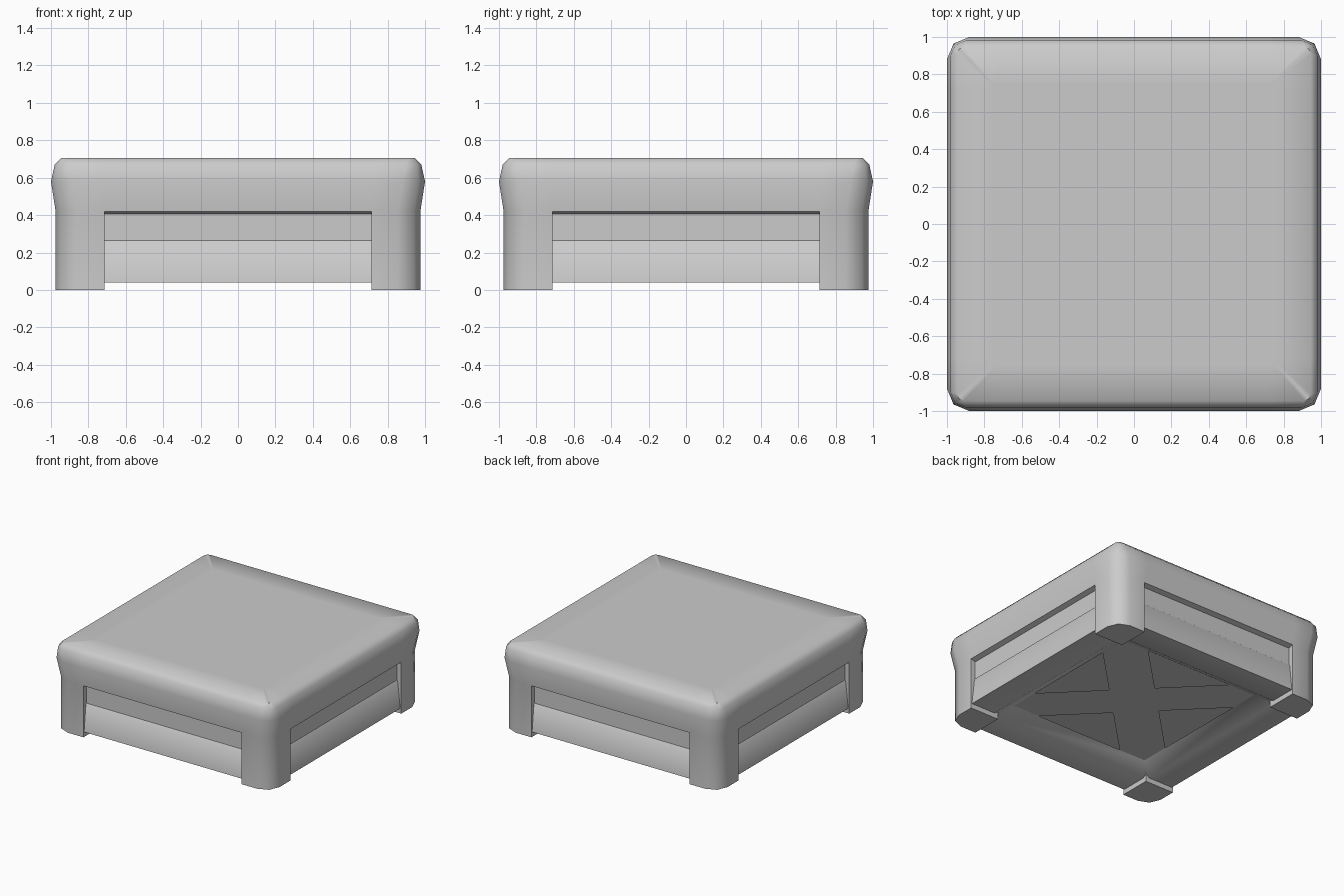
import bpy, bmesh, math
from mathutils import Matrix, Vector

cube = bpy.data.objects.get("Cube")
if cube:
    bpy.data.objects.remove(cube)

GREY = (0.6, 0.6, 0.6, 1)
mat = bpy.data.materials.new("plain grey")
mat.use_nodes = True
mat.diffuse_color = GREY
mat.node_tree.nodes["Principled BSDF"].inputs["Base Color"].default_value = GREY

GAP = 0.715     # half width of the opening on each side
WALL = 0.935    # depth of the recessed wall in each opening
PER_SIDE = 5    # outline points on each side


def turn(k, x, y, z):
    return Matrix.Rotation(k * math.pi / 2, 3, 'Z') @ Vector((x, y, z))


def ring(bm, h, r, z):
    """Square outline with bevelled corners; first edge of each side spans the opening."""
    n, c = min(GAP, h - r), r * (1 - math.sqrt(0.5))
    side = [(-n, -h), (n, -h), (h - r, -h), (h - c, c - h), (h, r - h)]
    return [bm.verts.new(turn(k, x, y, z)) for k in range(4) for x, y in side]


def loft(bm, a, b, skip_openings=False):
    for j in range(len(a)):
        if not (skip_openings and j % PER_SIDE == 0):
            n = (j + 1) % len(a)
            bm.faces.new((a[j], a[n], b[n], b[j]))


def finish(bm, name, smooth=50):
    bmesh.ops.remove_doubles(bm, verts=bm.verts, dist=0.0005)
    mesh = bpy.data.meshes.new(name)
    bm.to_mesh(mesh)
    bm.free()
    mesh.materials.append(mat)
    ob = bpy.data.objects.new(name, mesh)
    bpy.context.collection.objects.link(ob)
    bpy.ops.object.select_all(action='DESELECT')
    ob.select_set(True)
    bpy.context.view_layer.objects.active = ob
    bpy.ops.object.shade_smooth_by_angle(angle=math.radians(smooth))


# Padded cover with four corner legs
bm = bmesh.new()
foot = ring(bm, 0.975, 0.12, 0)
lip = ring(bm, 0.975, 0.12, 0.42)
loft(bm, foot, lip, skip_openings=True)
below = lip
for h, r, z in [(1.0, 0.12, 0.58), (0.98, 0.08, 0.67),
                (0.945, 0.035, 0.705), (0.75, 0.02, 0.705)]:
    above = ring(bm, h, r, z)
    loft(bm, below, above)
    below = above
bm.faces.new(below)

for k in range(4):
    # Leg sole and the two leg cheeks
    i = k * PER_SIDE
    first, last = i + 1, (i + PER_SIDE) % len(foot)
    low = bm.verts.new(turn(k, GAP, -GAP, 0))
    high = bm.verts.new(turn(k, GAP, -GAP, 0.42))
    sole = foot[first:i + PER_SIDE] + [foot[last], low]
    bm.faces.new(sole[::-1])
    bm.faces.new((foot[first], lip[first], high, low))
    bm.faces.new((foot[last], low, high, lip[last]))
    # Underside of the lip above the opening
    inner = [bm.verts.new(turn(k, x, -WALL, 0.407)) for x in (-GAP, GAP)]
    bm.faces.new((inner[0], inner[1], lip[first], lip[i]))
finish(bm, "cover")

# Recessed walls behind the openings
bm = bmesh.new()
for k in range(4):
    corners = [(-GAP, 0.26), (GAP, 0.26), (GAP, 0.407), (-GAP, 0.407)]
    bm.faces.new([bm.verts.new(turn(k, x, -WALL, z)) for x, z in corners])
finish(bm, "recess_walls")

# Leaning base rail between the legs, with a flat underside and sloped inner edge
bm = bmesh.new()
below = ring(bm, 0.63, 0, 0.11)
for section in [(0.75, 0, 0.04), (0.966, 0.14, 0.04),
                (0.942, 0.14, 0.258), (WALL - 0.005, 0.14, 0.268)]:
    above = ring(bm, *section)
    loft(bm, below, above)
    below = above
bmesh.ops.dissolve_degenerate(bm, dist=0.0005, edges=bm.edges)
finish(bm, "base_rail", smooth=45)

# Cross brace under the base
bm = bmesh.new()
quarter = [(0, -0.24), (0.39, -0.63), (0.63, -0.63), (0.63, -0.39)]
points = [turn(k, x, y, 0.11) for k in range(4) for x, y in quarter]
bm.faces.new([bm.verts.new(p) for p in reversed(points)])
finish(bm, "cross_brace")

# Floor panel above the brace
bm = bmesh.new()
bm.faces.new([bm.verts.new(turn(k, -0.7, -0.7, 0.12)) for k in range(4)])
finish(bm, "floor_panel")
